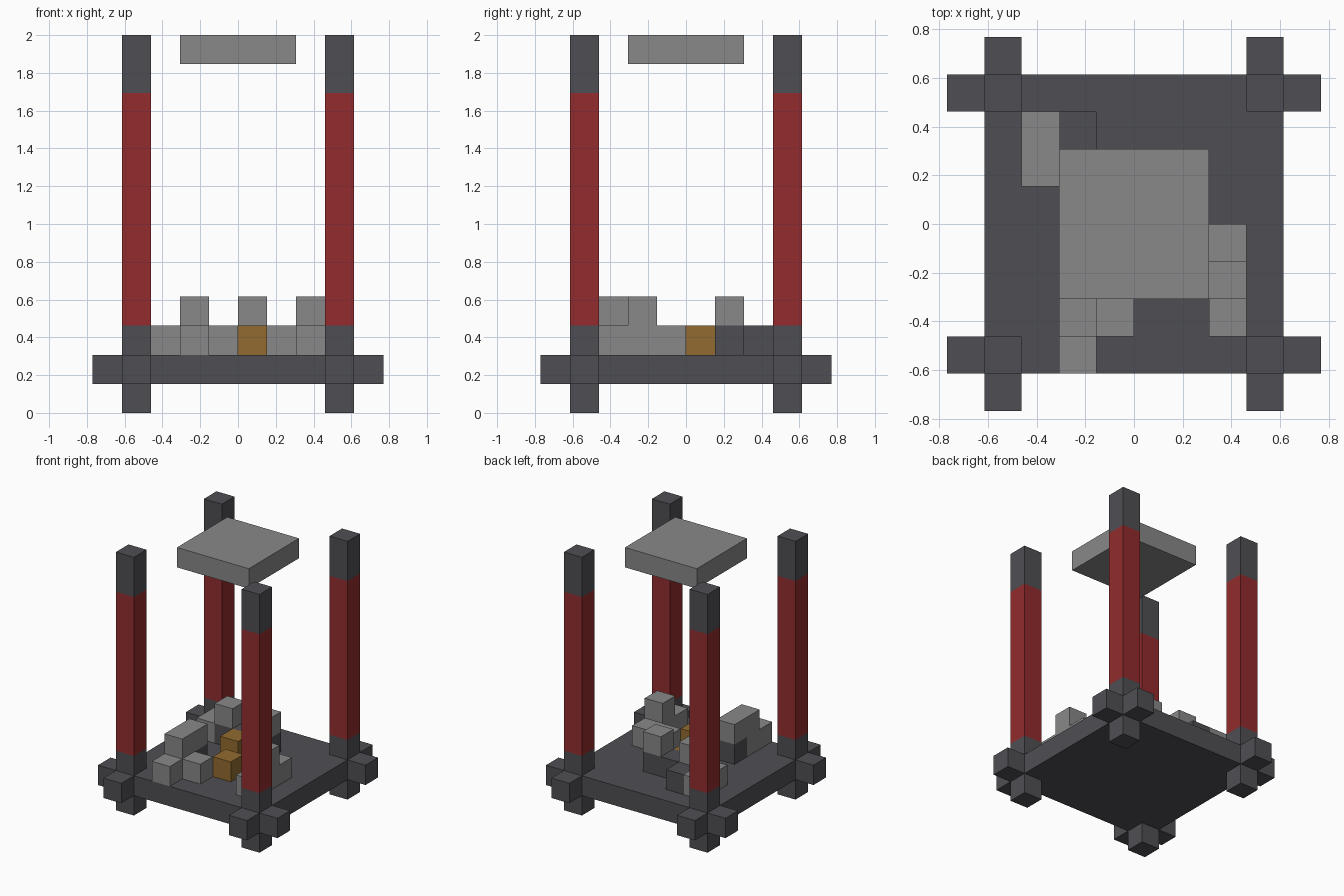
import bpy
import bmesh
from mathutils import Vector

if "Cube" in bpy.data.objects:
    bpy.data.objects.remove(bpy.data.objects["Cube"], do_unlink=True)

U = 2 / 13  # one block


def material(name, rgb):
    linear = [((c / 255 + 0.055) / 1.055) ** 2.4 for c in rgb] + [1]
    mat = bpy.data.materials.new(name)
    mat.use_nodes = True
    mat.diffuse_color = linear
    mat.node_tree.nodes["Principled BSDF"].inputs["Base Color"].default_value = linear
    return mat


dark = material("dark slate", (79, 78, 83))
red = material("deep red", (147, 43, 45))
gray = material("stone gray", (136, 136, 136))
ochre = material("ochre", (146, 107, 49))


def box(name, mat, x, y, z):
    """Axis-aligned box from (low, high) ranges in block units."""
    bm = bmesh.new()
    bmesh.ops.create_cube(bm, size=1)
    low, high = (Vector(v) * U for v in zip(x, y, z))
    size, middle = high - low, (low + high) / 2
    for v in bm.verts:
        v.co = Vector(a * b for a, b in zip(v.co, size)) + middle
    mesh = bpy.data.meshes.new(name)
    bm.to_mesh(mesh)
    bm.free()
    mesh.materials.append(mat)
    obj = bpy.data.objects.new(name, mesh)
    bpy.context.collection.objects.link(obj)
    return obj


def span(a, side):
    """Range of two distances from the centre, on the given side."""
    return tuple(sorted(side * v for v in a))


# Floor and floating roof slab
box("floor", dark, (-4, 4), (-4, 4), (1, 2))
box("roof_slab", gray, (-2, 2), (-2, 2), (12, 13))

# Corner pillars with beam ends sticking out of the floor
for sx, side in ((1, "left"), (-1, "right")):
    for sy, end in ((-1, "front"), (1, "back")):
        tag = f"{end}_{side}"
        px, py = span((3, 4), sx), span((3, 4), sy)
        box(f"pillar_foot_{tag}", dark, px, py, (0, 3))
        box(f"pillar_shaft_{tag}", red, px, py, (3, 11))
        box(f"pillar_cap_{tag}", dark, px, py, (11, 13))
        box(f"side_beam_end_{tag}", dark, span((4, 5), sx), py, (1, 2))
        box(f"beam_end_{tag}", dark, px, span((4, 5), sy), (1, 2))

# Rubble at the left
box("left_wall", gray, (2, 3), (-3, 0), (2, 3))
box("left_wall_top", gray, (2, 3), (-2, -1), (3, 4))
box("left_inner_stone", gray, (1, 2), (-1, 0), (2, 3))

# Rubble at the front right
box("front_step", gray, (-2, -1), (-4, -3), (2, 3))
box("front_stone", gray, (-1, 0), (-3, -2), (2, 3))
box("tall_stone_base", gray, (-2, -1), (-3, -2), (2, 3))
box("tall_stone_support", dark, (-2, -1), (-2, -1), (2, 3))
box("tall_stone_top", gray, (-2, -1), (-3, -1), (3, 4))

# Rubble at the back
box("back_wall", dark, (-2, 1), (1, 2), (2, 3))
box("back_wall_buttress", dark, (-2, -1), (2, 3), (2, 3))
box("back_corner_stone", gray, (-3, -2), (1, 3), (2, 3))
box("back_top_stone_left", gray, (0, 1), (1, 2), (3, 4))
box("back_top_stone_right", gray, (-2, -1), (1, 2), (3, 4))

# Ochre crates
box("front_crate", ochre, (0, 1), (-2, -1), (2, 3))
box("back_crate", ochre, (-1, 0), (0, 1), (2, 3))
